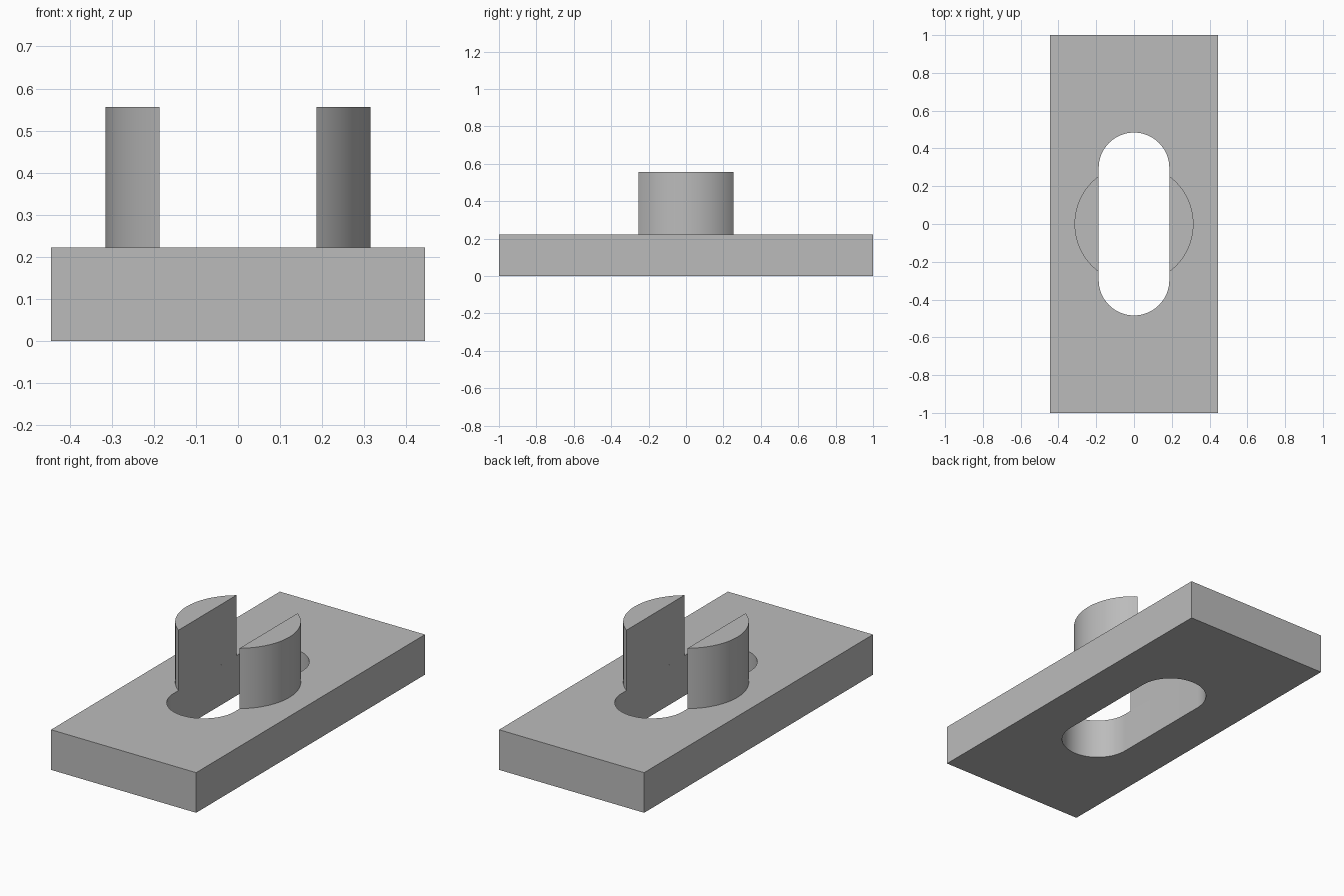
import bpy, bmesh
from math import sin, cos, asin, pi, radians

if "Cube" in bpy.data.objects:
    bpy.data.objects.remove(bpy.data.objects["Cube"])

HALF_WIDTH, HALF_LENGTH = 0.444, 1.0
PLATE_TOP, BOSS_TOP = 0.222, 0.556
SLOT_R, SLOT_CENTRE = 0.187, 0.297
BOSS_R = 0.315

grey = bpy.data.materials.new("plain grey")
grey.use_nodes = True
grey.diffuse_color = (0.5, 0.5, 0.5, 1)
grey.node_tree.nodes["Principled BSDF"].inputs["Base Color"].default_value = (0.5, 0.5, 0.5, 1)


def arc(cy, r, start, end, steps):
    """Points along an arc centred on x = 0."""
    angles = [start + (end - start) * i / steps for i in range(steps + 1)]
    return [(r * cos(a), cy + r * sin(a)) for a in angles]


def prism(name, outlines, bottom, top):
    """Fill closed outlines (inner ones become holes) and extrude them upward."""
    bm = bmesh.new()
    for outline in outlines:
        verts = [bm.verts.new((x, y, bottom)) for x, y in outline]
        for a, b in zip(verts, verts[1:] + verts[:1]):
            bm.edges.new((a, b))
    bmesh.ops.triangle_fill(bm, edges=bm.edges[:], use_beauty=True, normal=(0, 0, 1))
    result = bmesh.ops.extrude_face_region(bm, geom=bm.faces[:], use_keep_orig=True)
    raised = [g for g in result["geom"] if isinstance(g, bmesh.types.BMVert)]
    bmesh.ops.translate(bm, verts=raised, vec=(0, 0, top - bottom))
    bmesh.ops.recalc_face_normals(bm, faces=bm.faces[:])
    bmesh.ops.dissolve_limit(bm, angle_limit=radians(0.5), verts=bm.verts[:], edges=bm.edges[:])
    mesh = bpy.data.meshes.new(name)
    bm.to_mesh(mesh)
    bm.free()
    mesh.materials.append(grey)
    obj = bpy.data.objects.new(name, mesh)
    bpy.context.collection.objects.link(obj)
    bpy.ops.object.select_all(action="DESELECT")
    obj.select_set(True)
    bpy.context.view_layer.objects.active = obj
    bpy.ops.object.shade_smooth_by_angle(angle=radians(30))


# Base plate with a rounded slot right through it
rectangle = [(sx * HALF_WIDTH, sy * HALF_LENGTH)
             for sx, sy in ((-1, -1), (1, -1), (1, 1), (-1, 1))]
slot = arc(SLOT_CENTRE, SLOT_R, 0, pi, 32) + arc(-SLOT_CENTRE, SLOT_R, pi, 2 * pi, 32)
prism("base_plate", [rectangle, slot], 0, PLATE_TOP)

# Two upright round segments, flush with the long sides of the slot
half_angle = pi / 2 - asin(SLOT_R / BOSS_R)
for name, middle in (("left_boss", 0), ("right_boss", pi)):
    segment = arc(0, BOSS_R, middle - half_angle, middle + half_angle, 32)
    prism(name, [segment], PLATE_TOP, BOSS_TOP)
